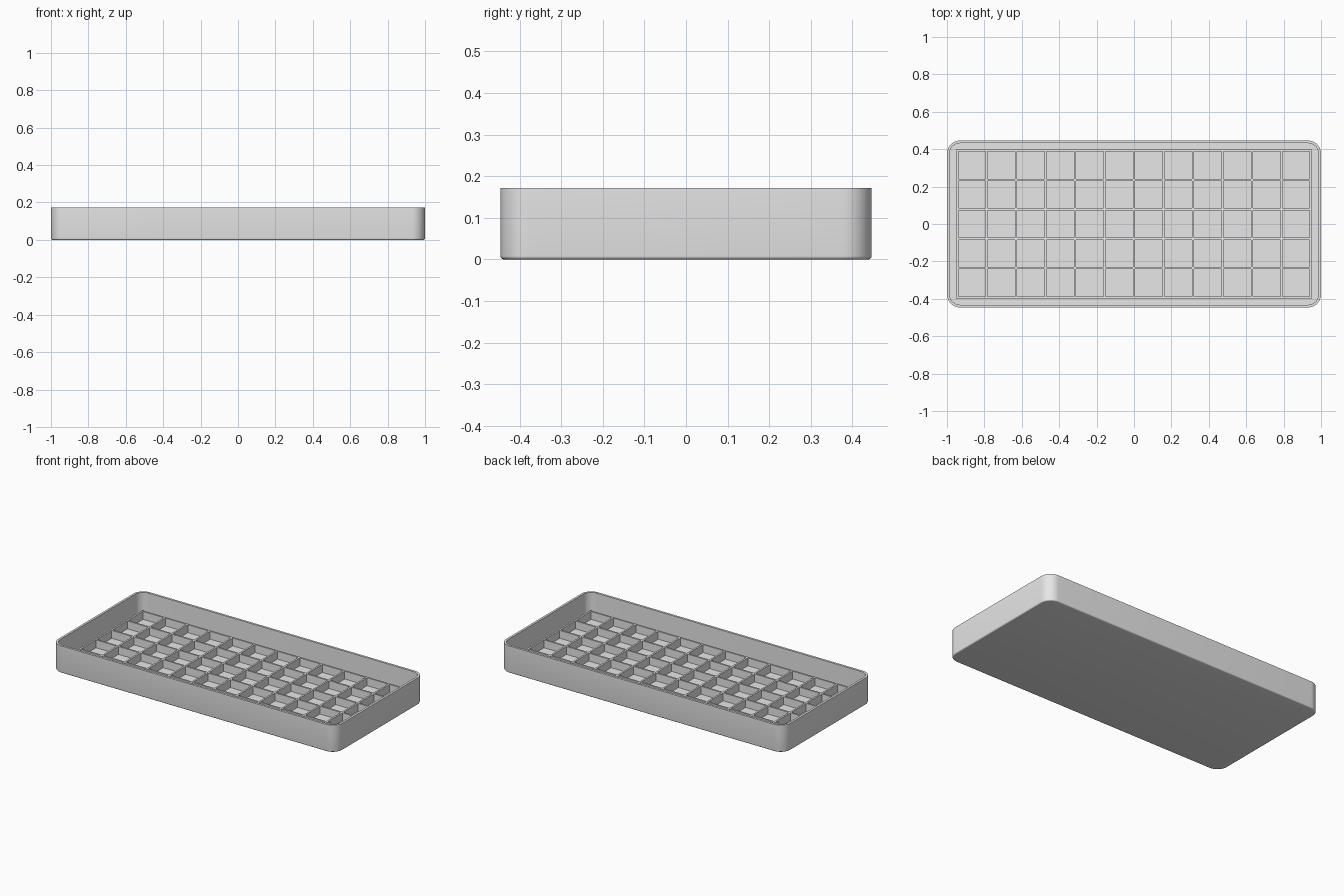
import bpy, bmesh, math

old = bpy.data.objects.get("Cube")
if old:
    bpy.data.objects.remove(old)

HALF_X, HALF_Y, HEIGHT = 1.0, 0.446, 0.172
CORNER, WALL, FLOOR, EDGE = 0.07, 0.014, 0.02, 0.008
COLS, ROWS, PITCH, RIB, RIB_TOP = 12, 5, 0.1575, 0.011, 0.07

grey = bpy.data.materials.new("plain grey")
grey.use_nodes = True
grey.diffuse_color = (0.8, 0.8, 0.8, 1)
grey.node_tree.nodes["Principled BSDF"].inputs["Base Color"].default_value = (0.8, 0.8, 0.8, 1)


def finish(name, bm):
    bmesh.ops.recalc_face_normals(bm, faces=bm.faces[:])
    mesh = bpy.data.meshes.new(name)
    bm.to_mesh(mesh)
    bm.free()
    mesh.materials.append(grey)
    obj = bpy.data.objects.new(name, mesh)
    bpy.context.collection.objects.link(obj)
    return obj


def rounded_loop(bm, inset, z, steps=10):
    """Ring of vertices around a rounded rectangle."""
    r = CORNER - inset
    ring = []
    for k, (sx, sy) in enumerate([(1, 1), (-1, 1), (-1, -1), (1, -1)]):
        for i in range(steps + 1):
            a = math.pi / 2 * (k + i / steps)
            ring.append(bm.verts.new((sx * (HALF_X - CORNER) + r * math.cos(a),
                                      sy * (HALF_Y - CORNER) + r * math.sin(a), z)))
    return ring


# Tray shell: wall profile swept around the rounded outline, capped at both ends
bm = bmesh.new()
profile = []
for i in range(5):
    a = math.pi / 2 * i / 4
    profile.append((EDGE * (1 - math.sin(a)), EDGE * (1 - math.cos(a))))
profile += [(0, HEIGHT), (WALL, HEIGHT), (WALL, FLOOR)]
rings = [rounded_loop(bm, inset, z) for inset, z in profile]
for low, high in zip(rings, rings[1:]):
    for i in range(len(low)):
        j = (i + 1) % len(low)
        bm.faces.new((low[i], low[j], high[j], high[i]))
bm.faces.new(rings[0])
bm.faces.new(rings[-1])
tray = finish("tray", bm)
bpy.context.view_layer.objects.active = tray
tray.select_set(True)
bpy.ops.object.shade_smooth_by_angle(angle=math.radians(40))


# Divider lattice: rib footprint on the floor, raised as one solid
def rib_edges(count):
    return [(i - count / 2) * PITCH + side * RIB / 2
            for i in range(count + 1) for side in (-1, 1)]


bm = bmesh.new()
grid = [[bm.verts.new((x, y, FLOOR - 0.004)) for y in rib_edges(ROWS)]
        for x in rib_edges(COLS)]
for i in range(len(grid) - 1):
    for j in range(len(grid[0]) - 1):
        if i % 2 == 0 or j % 2 == 0:
            bm.faces.new((grid[i][j], grid[i + 1][j], grid[i + 1][j + 1], grid[i][j + 1]))
raised = bmesh.ops.extrude_face_region(bm, geom=bm.faces[:], use_keep_orig=True)
for v in raised["geom"]:
    if isinstance(v, bmesh.types.BMVert):
        v.co.z = RIB_TOP
finish("divider_lattice", bm)
